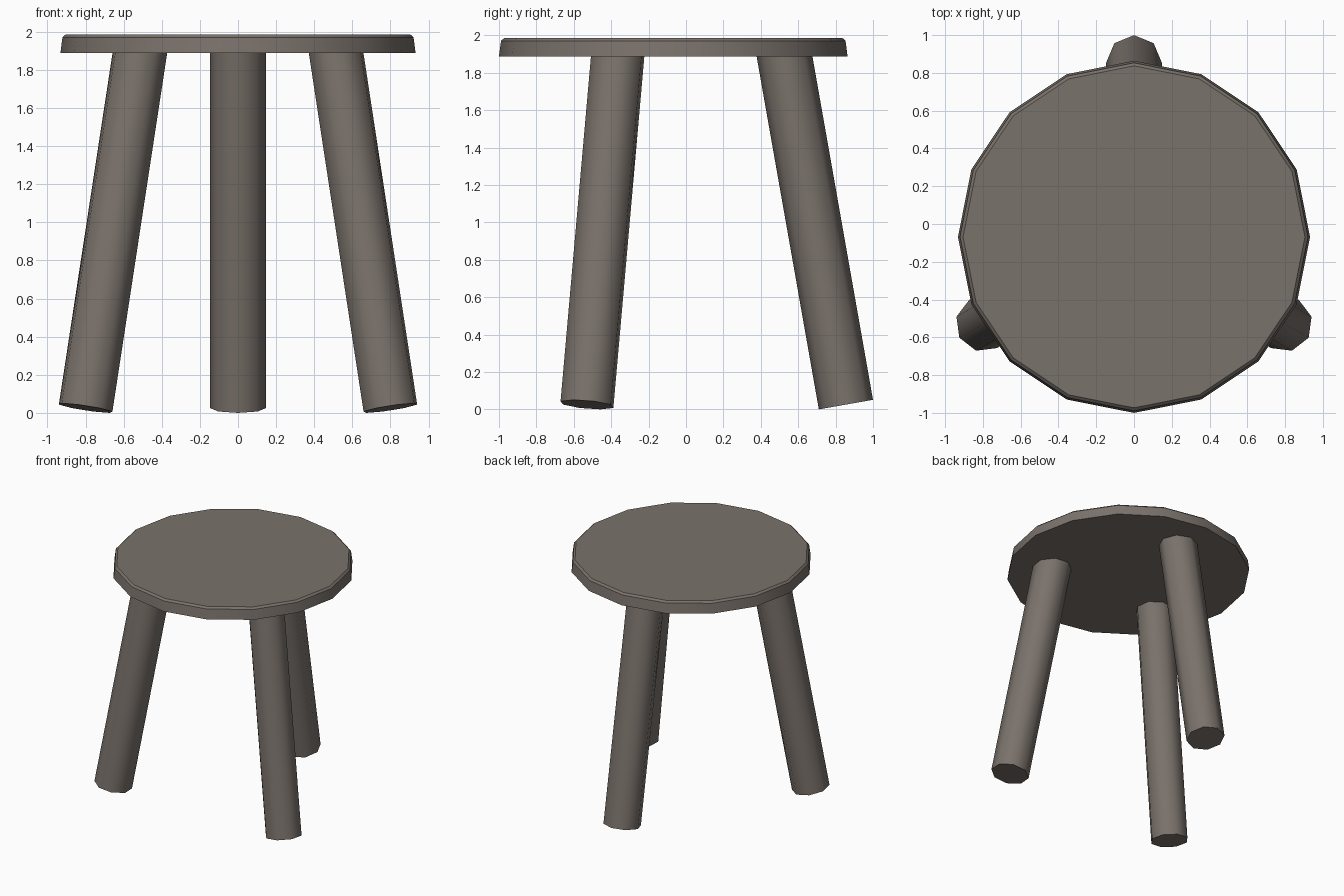
import bpy, bmesh, math

if "Cube" in bpy.data.objects:
    bpy.data.objects.remove(bpy.data.objects["Cube"])

CENTRE_Y = -0.068
TILT = math.radians(10)
LEG_R = 0.147

wood = bpy.data.materials.new("grey_brown_wood")
wood.diffuse_color = (0.195, 0.168, 0.148, 1)
wood.use_nodes = True
wood.node_tree.nodes["Principled BSDF"].inputs["Base Color"].default_value = wood.diffuse_color


def lathe(name, profile, sides, smooth_angle):
    """Closed solid from (radius, height) rings, capped at both ends."""
    bm = bmesh.new()
    rings = [[bm.verts.new((r * math.cos(math.tau * i / sides),
                            r * math.sin(math.tau * i / sides), z))
              for i in range(sides)] for r, z in profile]
    for low, high in zip(rings, rings[1:]):
        for i in range(sides):
            j = (i + 1) % sides
            bm.faces.new((low[i], low[j], high[j], high[i]))
    bm.faces.new(rings[0][::-1])
    bm.faces.new(rings[-1])
    mesh = bpy.data.meshes.new(name)
    bm.to_mesh(mesh)
    bm.free()
    mesh.materials.append(wood)
    obj = bpy.data.objects.new(name, mesh)
    bpy.context.collection.objects.link(obj)
    bpy.ops.object.select_all(action='DESELECT')
    obj.select_set(True)
    bpy.context.view_layer.objects.active = obj
    bpy.ops.object.shade_smooth_by_angle(angle=math.radians(smooth_angle))
    return obj


# Round 16-sided seat, slightly tapered with a chamfered top rim
seat = lathe("seat", [(0.932, 1.887), (0.921, 1.970), (0.905, 1.985)], 16, 30)
seat.location = (0, CENTRE_Y, 0)

# Three splayed octagonal legs, ending inside the seat
foot_z = LEG_R * math.sin(TILT)
length = (1.93 - foot_z) / math.cos(TILT)
for name, degrees in (("back_leg", 90), ("front_left_leg", 210), ("front_right_leg", 330)):
    a = math.radians(degrees)
    leg = lathe(name, [(LEG_R, 0), (LEG_R, length)], 8, 60)
    leg.rotation_euler = (0, -TILT, a)
    leg.location = (0.923 * math.cos(a), CENTRE_Y + 0.923 * math.sin(a), foot_z)
